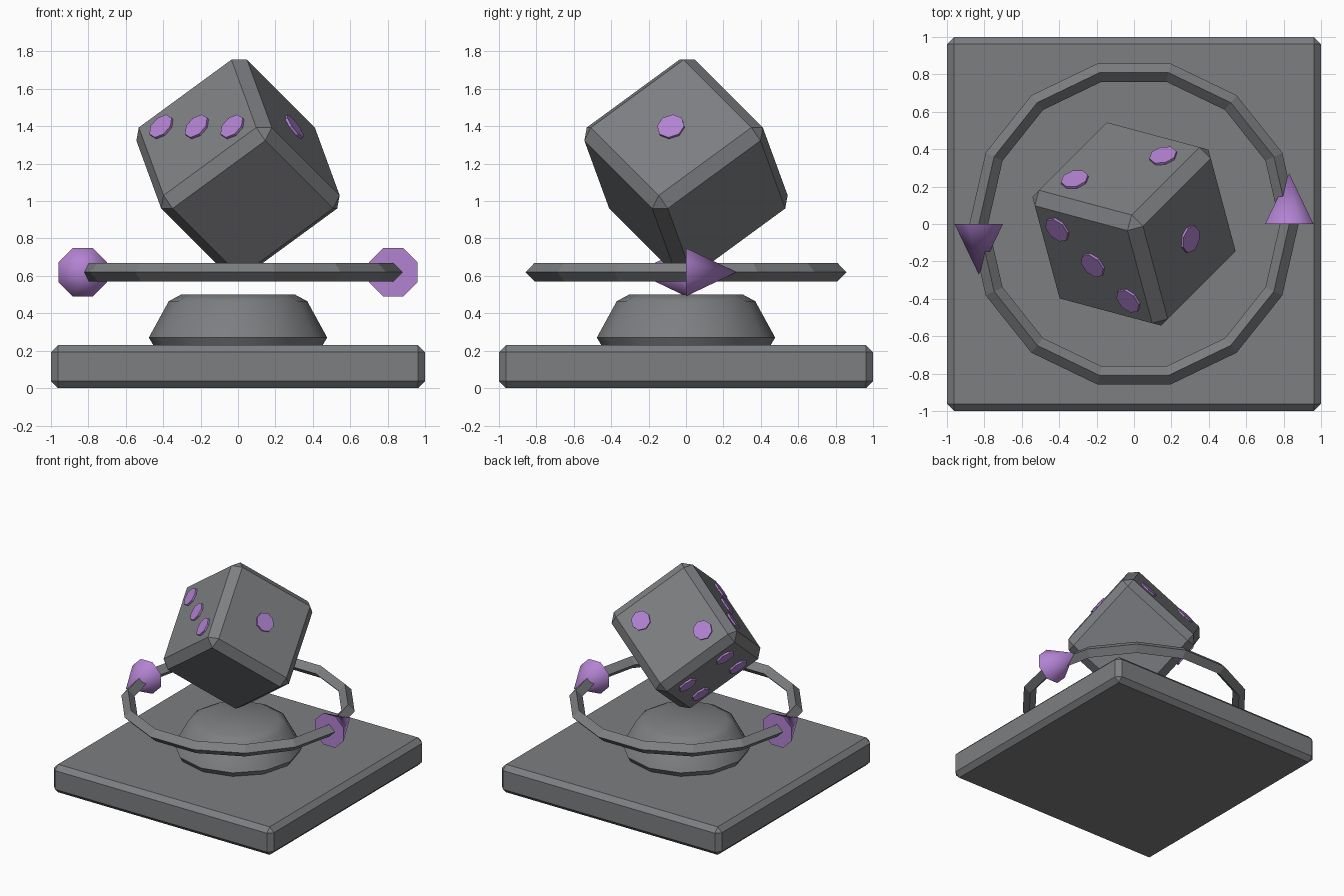
import bpy, bmesh
from math import pi, sin, cos, radians, sqrt
from mathutils import Matrix, Vector

if "Cube" in bpy.data.objects:
    bpy.data.objects.remove(bpy.data.objects["Cube"])


def material(name, rgb):
    m = bpy.data.materials.new(name)
    m.diffuse_color = (*rgb, 1)
    m.use_nodes = True
    m.node_tree.nodes["Principled BSDF"].inputs["Base Color"].default_value = m.diffuse_color
    return m


GREY = material("stone grey", (0.205, 0.21, 0.22))
PURPLE = material("light purple", (0.445, 0.225, 0.64))


def finish(name, bm, mat, matrix=Matrix(), smooth=None):
    bmesh.ops.recalc_face_normals(bm, faces=bm.faces)
    me = bpy.data.meshes.new(name)
    bm.to_mesh(me)
    bm.free()
    me.materials.append(mat)
    ob = bpy.data.objects.new(name, me)
    bpy.context.collection.objects.link(ob)
    ob.matrix_world = matrix
    if smooth:
        bpy.ops.object.select_all(action='DESELECT')
        ob.select_set(True)
        bpy.context.view_layer.objects.active = ob
        bpy.ops.object.shade_smooth_by_angle(angle=radians(smooth))
    return ob


def bevelled_box(name, size, bevel, matrix):
    bm = bmesh.new()
    bmesh.ops.create_cube(bm, size=1)
    bmesh.ops.scale(bm, vec=size, verts=bm.verts)
    bmesh.ops.bevel(bm, geom=bm.edges[:], offset=bevel, segments=1,
                    affect='EDGES', profile=0.5)
    return finish(name, bm, GREY, matrix)


def lathe(name, profile, sides, closed, smooth=None):
    """Turn (radius, height) points round the z axis."""
    bm = bmesh.new()
    rings = [[bm.verts.new((r * cos(2 * pi * k / sides), r * sin(2 * pi * k / sides), z))
              for k in range(sides)] for r, z in profile]
    pairs = list(zip(rings, rings[1:]))
    if closed:
        pairs.append((rings[-1], rings[0]))
    else:
        bm.faces.new(rings[0])
        bm.faces.new(rings[-1])
    for a, b in pairs:
        for k in range(sides):
            n = (k + 1) % sides
            bm.faces.new((a[k], a[n], b[n], b[k]))
    return finish(name, bm, GREY, smooth=smooth)


# Base slab and raised pedestal
bevelled_box("base", (2, 2, 0.23), 0.038, Matrix.Translation((0, 0, 0.115)))
lathe("pedestal", [(0.45, 0.225), (0.477, 0.27), (0.37, 0.465), (0.305, 0.5)],
      12, False, smooth=35)

# Floating ring with a diamond cross-section
lathe("ring", [(0.88, 0.62), (0.83, 0.67), (0.78, 0.62), (0.83, 0.57)], 14, True)

# Arrowheads showing the turning direction
for side, label in ((1, "right"), (-1, "left")):
    bm = bmesh.new()
    bmesh.ops.create_cone(bm, cap_ends=True, segments=8, radius1=0.14, radius2=0,
                          depth=0.27, matrix=Matrix.Rotation(pi / 8, 4, 'Z'))
    place = (Matrix.Translation((0.83 * side, 0.135 * side, 0.62))
             @ Matrix.Rotation(-side * pi / 2, 4, 'X'))
    finish(label + "_arrowhead", bm, PURPLE, place, smooth=42)

# Die standing on one corner: its three upper faces point along these axes
axes = [Vector((sqrt(2 / 3) * cos(radians(a)), sqrt(2 / 3) * sin(radians(a)), sqrt(1 / 3)))
        for a in (345, 105, 225)]
tilt = Matrix(axes).transposed().to_4x4()
die_place = Matrix.Translation((0, 0, 1.177)) @ tilt
bevelled_box("die", (0.75, 0.75, 0.75), 0.061, die_place)

# Pips: face axis, direction, and offsets along the next two axes
T, D = 0.173, 0.19
faces = {
    "one": (0, 1, [(0, 0)]),
    "two": (1, 1, [(T, -T), (-T, T)]),
    "three": (2, 1, [(D, -D), (0, 0), (-D, D)]),
    "four": (0, -1, [(T, T), (T, -T), (-T, T), (-T, -T)]),
}
for label, (axis, sign, spots) in faces.items():
    bm = bmesh.new()
    for u, v in spots:
        p = Vector((0, 0, 0))
        p[axis], p[(axis + 1) % 3], p[(axis + 2) % 3] = sign * 0.377, u, v
        normal = Vector((0, 0, 0))
        normal[axis] = sign
        turn = Vector((0, 0, 1)).rotation_difference(normal).to_matrix().to_4x4()
        bmesh.ops.create_cone(bm, cap_ends=True, segments=8, radius1=0.075, radius2=0.075,
                              depth=0.024, matrix=Matrix.Translation(p) @ turn)
    finish("pips_" + label, bm, PURPLE, die_place)
